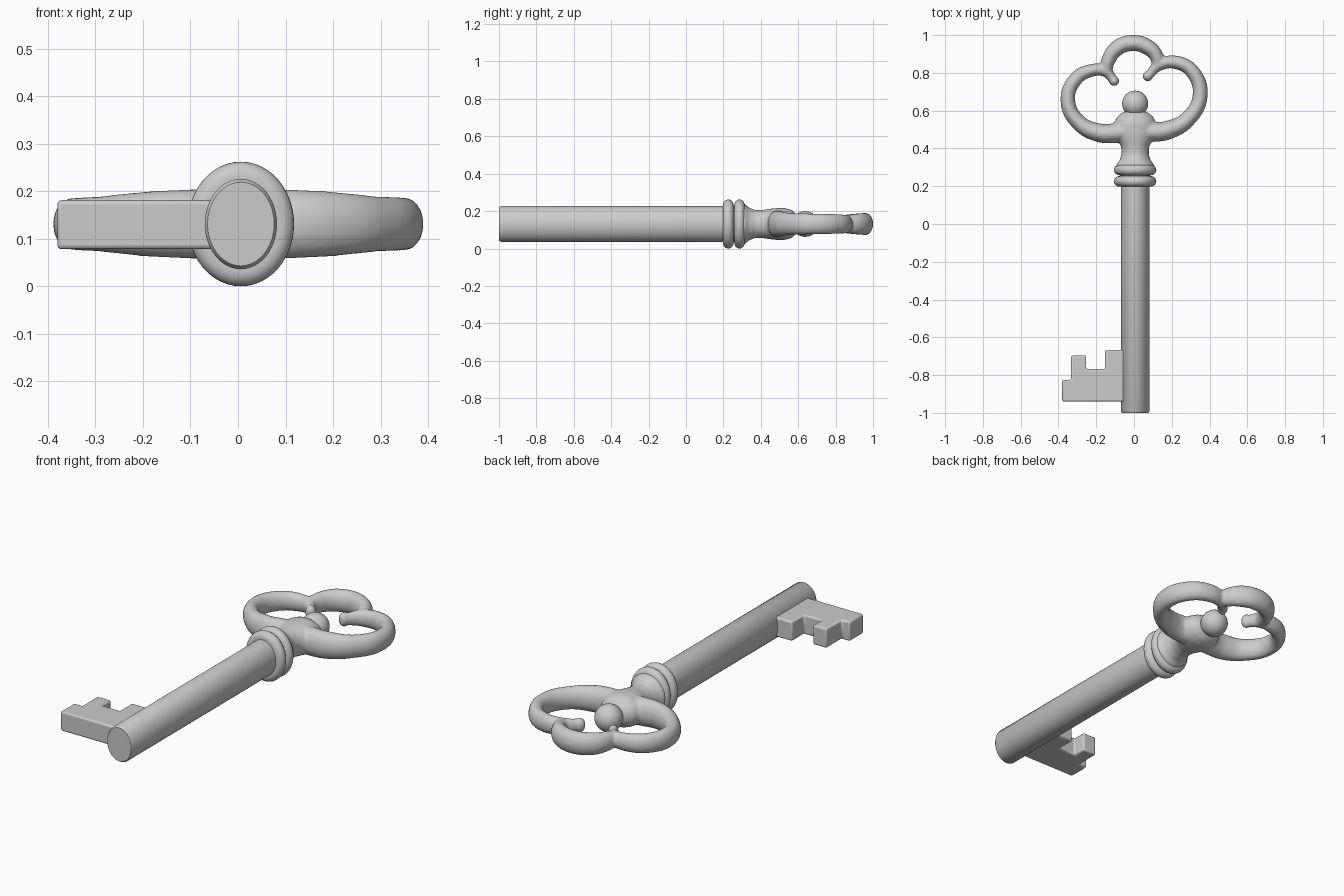
import bpy, bmesh, math

if "Cube" in bpy.data.objects:
    bpy.data.objects.remove(bpy.data.objects["Cube"])

CX, CZ = 0.006, 0.131   # shaft axis


def finish(name, bm):
    bmesh.ops.recalc_face_normals(bm, faces=bm.faces)
    me = bpy.data.meshes.new(name)
    bm.to_mesh(me)
    bm.free()
    ob = bpy.data.objects.new(name, me)
    bpy.context.collection.objects.link(ob)
    return ob


def select(*obs):
    bpy.ops.object.select_all(action='DESELECT')
    for o in obs:
        o.select_set(True)
    bpy.context.view_layer.objects.active = obs[0]


def smooth(ob, angle=40):
    select(ob)
    bpy.ops.object.shade_smooth_by_angle(angle=math.radians(angle))


def turned(name, profile, n=40):
    """Closed elliptical turning along y; profile rows are (y, half width, half height)."""
    bm = bmesh.new()
    rings = []
    for y, rx, rz in profile:
        rings.append([bm.verts.new((CX + rx * math.cos(2 * math.pi * i / n), y,
                                    CZ + rz * math.sin(2 * math.pi * i / n))) for i in range(n)])
    for a, b in zip(rings, rings[1:]):
        for i in range(n):
            j = (i + 1) % n
            bm.faces.new((a[i], a[j], b[j], b[i]))
    bm.faces.new(rings[0])
    bm.faces.new(rings[-1])
    return finish(name, bm)


def ball(name, x, y, r, rz):
    bm = bmesh.new()
    bmesh.ops.create_uvsphere(bm, u_segments=32, v_segments=16, radius=1)
    for v in bm.verts:
        v.co = (x + v.co.x * r, y + v.co.y * r, CZ + v.co.z * rz)
    return finish(name, bm)


def tube(name, pts):
    """Flat-lying bent rod; points are (x, y, radius), taller than wide."""
    cu = bpy.data.curves.new(name, 'CURVE')
    cu.dimensions = '3D'
    cu.bevel_depth = 1.0
    cu.bevel_resolution = 6
    cu.resolution_u = 10
    cu.use_fill_caps = True
    sp = cu.splines.new('BEZIER')
    sp.bezier_points.add(len(pts) - 1)
    for p, (x, y, r) in zip(sp.bezier_points, pts):
        p.co = (x, y, 0)
        p.radius = r
        p.handle_left_type = p.handle_right_type = 'AUTO'
    ob = bpy.data.objects.new(name, cu)
    bpy.context.collection.objects.link(ob)
    ob.location.z = CZ
    ob.scale.z = 1.4
    select(ob)
    bpy.ops.object.convert(target='MESH')
    bpy.ops.object.transform_apply(location=True, rotation=False, scale=True)
    return bpy.context.object


# shaft
smooth(turned("shaft", [(-1.0, .070, .088), (-.99, .076, .095), (.23, .076, .095)], 48))

# two rounded collars
for k, yc in enumerate((.226, .286)):
    prof = [(yc + .028 * math.sin(t), .082 + .030 * math.cos(t), .101 + .030 * math.cos(t))
            for t in [math.radians(-90 + 15 * i) for i in range(13)]]
    smooth(turned(f"collar_{k + 1}", prof, 48), 60)
smooth(turned("collar_core", [(.2, .08, .1), (.31, .08, .1)], 48))

# bow: neck, shoulder and three lobes fused into one casting
neck = turned("bow", [(.28, .102, .115), (.315, .100, .108), (.335, .083, .088), (.37, .072, .075),
                      (.41, .074, .075), (.44, .090, .080), (.48, .110, .085), (.53, .112, .085),
                      (.565, .098, .075), (.59, .070, .052), (.60, .035, .028)])
parts = [
    tube("left_lobe", [(0, .50, .052), (-.09, .483, .053), (-.18, .482, .050), (-.29, .535, .042),
                       (-.35, .65, .039), (-.31, .765, .037), (-.225, .813, .034),
                       (-.15, .808, .030), (-.107, .757, .022)]),
    tube("right_lobe", [(0, .50, .052), (.09, .488, .053), (.18, .497, .050), (.29, .56, .042),
                        (.35, .68, .040), (.315, .80, .038), (.235, .853, .036),
                        (.14, .845, .032), (.076, .785, .022)]),
    tube("top_lobe", [(-.145, .81, .030), (-.138, .86, .037), (-.09, .93, .042), (-.01, .958, .043),
                      (.075, .935, .042), (.120, .885, .037), (.125, .84, .030)]),
    ball("left_curl", -.105, .757, .027, .038),
    ball("right_curl", .073, .782, .027, .038),
]
select(neck, *parts)
bpy.ops.object.join()
rm = neck.modifiers.new("fuse", 'REMESH')
rm.mode = 'VOXEL'
rm.voxel_size = .008
rm.use_smooth_shade = True
sm = neck.modifiers.new("soften", 'SMOOTH')
sm.factor = .5
sm.iterations = 5

# finial ball inside the bow
smooth(ball("finial_ball", CX, .637, .069, .069), 80)

# toothed bit
outline = [(.02, -.94), (-.38, -.94), (-.38, -.825), (-.333, -.825), (-.333, -.697), (-.253, -.697),
           (-.253, -.768), (-.153, -.768), (-.153, -.667), (.02, -.667)]
bm = bmesh.new()
face = bm.faces.new([bm.verts.new((x, y, .078)) for x, y in outline])
ext = bmesh.ops.extrude_face_region(bm, geom=[face])
for v in ext['geom']:
    if isinstance(v, bmesh.types.BMVert):
        v.co.z = .181
bit = finish("bit", bm)
bev = bit.modifiers.new("round", 'BEVEL')
bev.width = .009
bev.segments = 3
smooth(bit)
